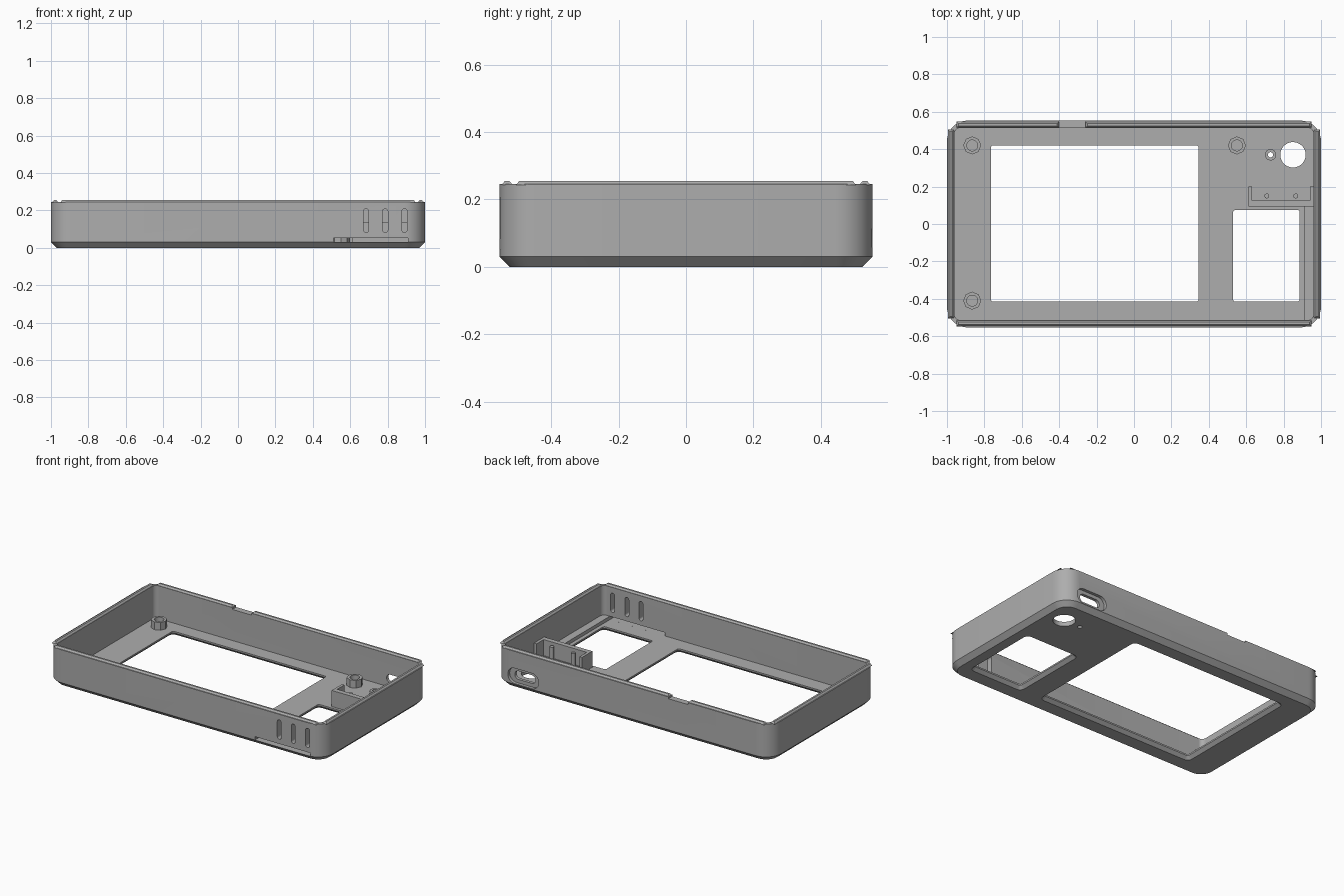
import bpy, bmesh, math

if "Cube" in bpy.data.objects:
    bpy.data.objects.remove(bpy.data.objects["Cube"])

grey = bpy.data.materials.new("mid grey plastic")
grey.diffuse_color = (0.42, 0.42, 0.42, 1)
grey.use_nodes = True
grey.node_tree.nodes["Principled BSDF"].inputs["Base Color"].default_value = grey.diffuse_color


def ring(cx, cy, hx, hy, r, z, n=8):
    """Rounded rectangle outline at one level (r = hx = hy gives a circle)."""
    pts = []
    for k, (sx, sy) in enumerate(((1, 1), (-1, 1), (-1, -1), (1, -1))):
        for i in range(n + 1):
            a = math.pi / 2 * (k + i / n)
            pts.append((cx + sx * (hx - r) + r * math.cos(a),
                        cy + sy * (hy - r) + r * math.sin(a), z))
    return pts


def loft(name, rings, along_y=False):
    """Solid through the given outlines, capped at both ends."""
    bm = bmesh.new()
    loops = [[bm.verts.new((x, z, y) if along_y else (x, y, z)) for x, y, z in r]
             for r in rings]
    for a, b in zip(loops, loops[1:]):
        for i in range(len(a)):
            j = (i + 1) % len(a)
            bm.faces.new((a[i], a[j], b[j], b[i]))
    bm.faces.new(loops[0])
    bm.faces.new(loops[-1])
    bmesh.ops.remove_doubles(bm, verts=bm.verts, dist=1e-5)
    bmesh.ops.recalc_face_normals(bm, faces=bm.faces)
    me = bpy.data.meshes.new(name)
    bm.to_mesh(me)
    bm.free()
    me.materials.append(grey)
    ob = bpy.data.objects.new(name, me)
    bpy.context.collection.objects.link(ob)
    return ob


def rect(x0, x1, y0, y1, z):
    return [(x0, y0, z), (x1, y0, z), (x1, y1, z), (x0, y1, z)]


def box(name, x0, x1, y0, y1, z0, z1):
    return loft(name, [rect(x0, x1, y0, y1, z0), rect(x0, x1, y0, y1, z1)])


def prism(name, cx, cy, hx, hy, r, z0, z1, along_y=False, n=8):
    return loft(name, [ring(cx, cy, hx, hy, r, z, n) for z in (z0, z1)], along_y)


def cut(ob, cutters):
    for c in cutters:
        m = ob.modifiers.new("cut", 'BOOLEAN')
        m.operation, m.solver, m.object = 'DIFFERENCE', 'EXACT', c
        bpy.context.view_layer.objects.active = ob
        bpy.ops.object.modifier_apply(modifier=m.name)
        bpy.data.objects.remove(c)


def smooth(ob):
    bpy.ops.object.select_all(action='DESELECT')
    ob.select_set(True)
    bpy.context.view_layer.objects.active = ob
    bpy.ops.object.shade_smooth_by_angle(angle=math.radians(30))


W, D, RIM, FLOOR = 1.0, 0.553, 0.245, 0.03

# Open tray with a chamfered underside
tray = loft("case_tray", [
    ring(0, 0, W - 0.03, D - 0.03, 0.08, 0),
    ring(0, 0, W, D, 0.11, 0.03),
    ring(0, 0, W, D, 0.11, RIM),
    ring(0, 0, W - 0.04, D - 0.04, 0.03, RIM),
    ring(0, 0, W - 0.04, D - 0.04, 0.03, FLOOR)])


def window(name, x0, x1, y0, y1):
    """Opening cutter that flares towards the underside."""
    cx, cy, hx, hy = (x0 + x1) / 2, (y0 + y1) / 2, (x1 - x0) / 2, (y1 - y0) / 2
    return loft(name, [ring(cx, cy, hx + e, hy + e, 0.012 + e, z, 4)
                       for e, z in ((0.03, -0.01), (0, 0.02), (0, 0.06))])


# Openings in the floor and walls
cutters = [
    window("screen_cut", -0.765, 0.345, -0.415, 0.42),
    window("keypad_cut", 0.53, 0.885, -0.415, 0.075),
    prism("round_cut", 0.85, 0.37, 0.068, 0.068, 0.068, -0.1, 0.1),
    box("slot_cut", 0.51, 0.91, -0.6, -0.5, 0.0301, 0.052),
    box("notch_cut", -0.4, -0.26, 0.5, 0.6, 0.233, 0.3),
    prism("port_recess_cut", 0.79, 0.085, 0.112, 0.05, 0.05, D - 0.02, 0.6, True),
    prism("port_cut", 0.79, 0.085, 0.075, 0.027, 0.027, 0.45, 0.6, True),
    prism("pinhole_cut", 0.73, 0.37, 0.014, 0.014, 0.014, -0.1, 0.1)]
for x in (0.685, 0.787, 0.89):
    cutters.append(prism("vent_cut", x, 0.145, 0.014, 0.063, 0.014, -0.6, -0.45, True))
cut(tray, cutters)
smooth(tray)


# Raised rim beads with sloping sides and ends
def bead(name, x0, x1, y0, y1):
    e = 0.011
    loft(name, [rect(x0, x1, y0, y1, RIM - 0.002),
                rect(x0 + e, x1 - e, y0 + e, y1 - e, 0.255)])


bead("rim_bead_front", -0.95, 0.95, -D + 0.005, -D + 0.039)
bead("rim_bead_back_left", -0.95, -0.4, D - 0.039, D - 0.005)
bead("rim_bead_back_right", -0.26, 0.95, D - 0.039, D - 0.005)
for side, x in (("left", -W + 0.022), ("right", W - 0.022)):
    bead("rim_bead_" + side, x - 0.017, x + 0.017, -0.505, 0.505)

# Screw bosses with blind holes
for i, (x, y) in enumerate(((-0.865, 0.42), (0.55, 0.42), (-0.865, -0.41))):
    boss = prism(f"screw_boss_{i + 1}", x, y, 0.048, 0.048, 0.048, FLOOR - 0.005, 0.08, n=2)
    cut(boss, [prism("boss_cut", x, y, 0.029, 0.029, 0.029, 0.035, 0.2)])
    smooth(boss)

# Small collar around the pinhole
collar = prism("pinhole_collar", 0.73, 0.37, 0.03, 0.03, 0.03, FLOOR - 0.005, 0.06)
cut(collar, [prism("collar_cut", 0.73, 0.37, 0.014, 0.014, 0.014, -0.1, 0.2)])
smooth(collar)

# U-shaped board bracket with two locating pins
bracket = box("board_bracket", 0.612, 0.962, 0.093, 0.2, FLOOR - 0.005, 0.135)
cut(bracket, [box("bracket_cut", 0.63, 0.942, 0.125, 0.3, FLOOR, 0.2)])
for i, x in enumerate((0.71, 0.865)):
    smooth(prism(f"bracket_pin_{i + 1}", x, 0.15, 0.013, 0.013, 0.013, FLOOR - 0.005, 0.12))

# Low guide ledge beside the keypad opening
box("keypad_ledge", 0.91, 0.962, -0.515, 0.095, FLOOR - 0.005, 0.052)
